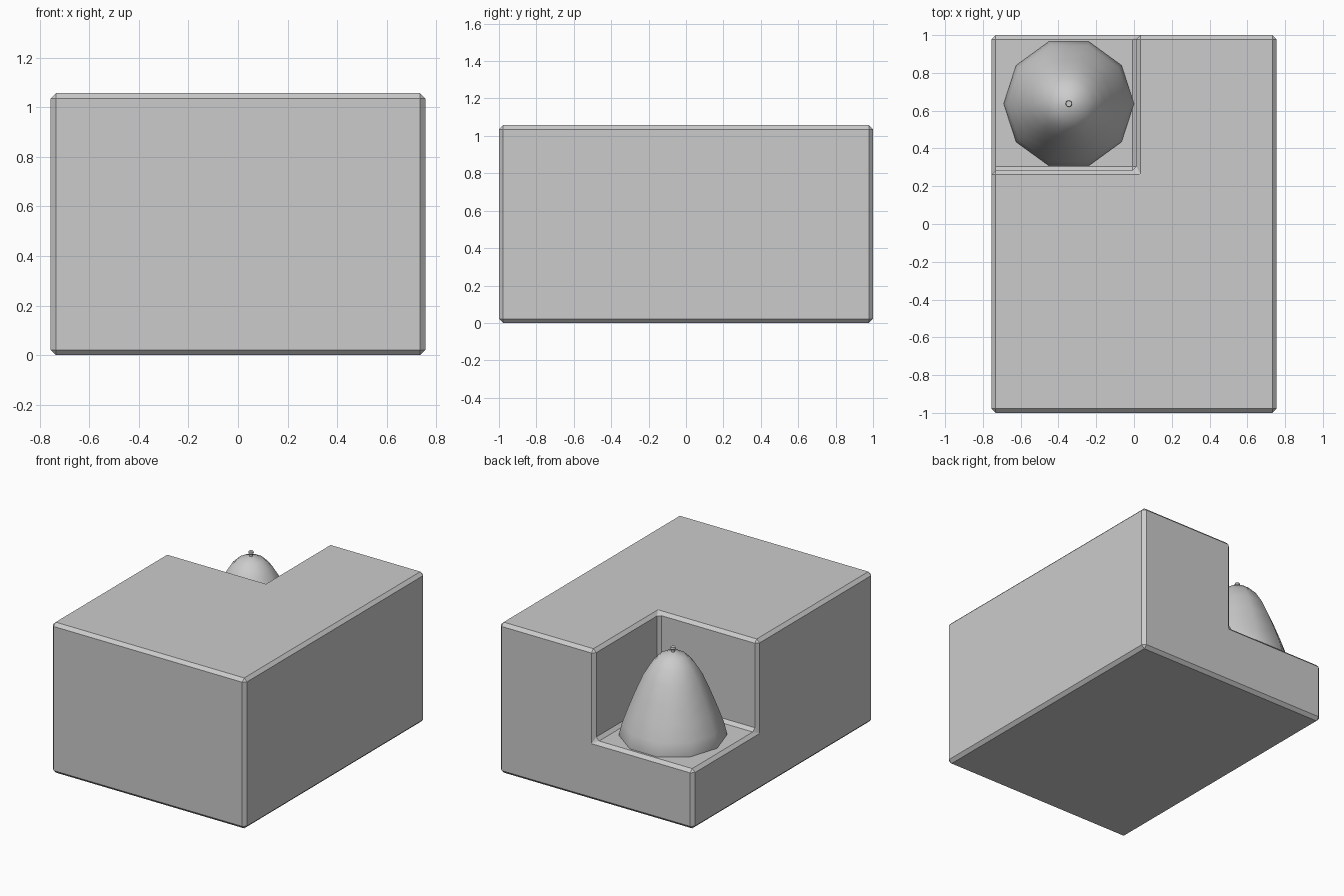
import bpy, math

if "Cube" in bpy.data.objects:
    bpy.data.objects.remove(bpy.data.objects["Cube"])

def box(name, lo, hi):
    c = [(a + b) / 2 for a, b in zip(lo, hi)]
    bpy.ops.mesh.primitive_cube_add(size=1, location=c)
    o = bpy.context.object
    o.name = name
    o.scale = [b - a for a, b in zip(lo, hi)]
    bpy.ops.object.transform_apply(location=True, rotation=False, scale=True)
    return o

def lathe(name, profile, sides, centre):
    verts, faces = [], []
    for r, z in profile:
        for i in range(sides):
            a = 2 * math.pi * i / sides
            verts.append((r * math.cos(a), r * math.sin(a), z))
    for k in range(len(profile) - 1):
        for i in range(sides):
            j = (i + 1) % sides
            faces.append((k * sides + i, k * sides + j, (k + 1) * sides + j, (k + 1) * sides + i))
    faces.append(tuple(reversed(range(sides))))
    n = (len(profile) - 1) * sides
    faces.append(tuple(range(n, n + sides)))
    me = bpy.data.meshes.new(name)
    me.from_pydata(verts, [], faces)
    o = bpy.data.objects.new(name, me)
    bpy.context.collection.objects.link(o)
    o.location = (centre[0], centre[1], 0)
    bpy.ops.object.select_all(action='DESELECT')
    o.select_set(True)
    bpy.context.view_layer.objects.active = o
    bpy.ops.object.shade_smooth_by_angle(angle=math.radians(50))
    return o

# Block with a notched back left corner and small chamfers
block = box("block", (-0.755, -1, 0), (0.755, 1, 1.057))
cutter = box("notch_cutter", (-1.2, 0.283, 0.42), (0.013, 1.4, 1.5))
cutter.hide_render = True
cutter.hide_viewport = True
cut = block.modifiers.new("notch", 'BOOLEAN')
cut.operation = 'DIFFERENCE'
cut.solver = 'EXACT'
cut.object = cutter
bev = block.modifiers.new("chamfer", 'BEVEL')
bev.width = 0.022
bev.segments = 1
bev.limit_method = 'ANGLE'

# Ten-sided rounded mound standing in the notch
mound = [(0.338, 0.39), (0.345, 0.43), (0.325, 0.51), (0.285, 0.62), (0.24, 0.735),
         (0.19, 0.85), (0.14, 0.93), (0.085, 0.985), (0.015, 1.008)]
lathe("mound", mound, 10, (-0.345, 0.637))

# Little stalk on the tip
lathe("stalk", [(0.011, 1.0), (0.011, 1.025), (0.018, 1.03), (0.016, 1.043)], 8, (-0.345, 0.637))
